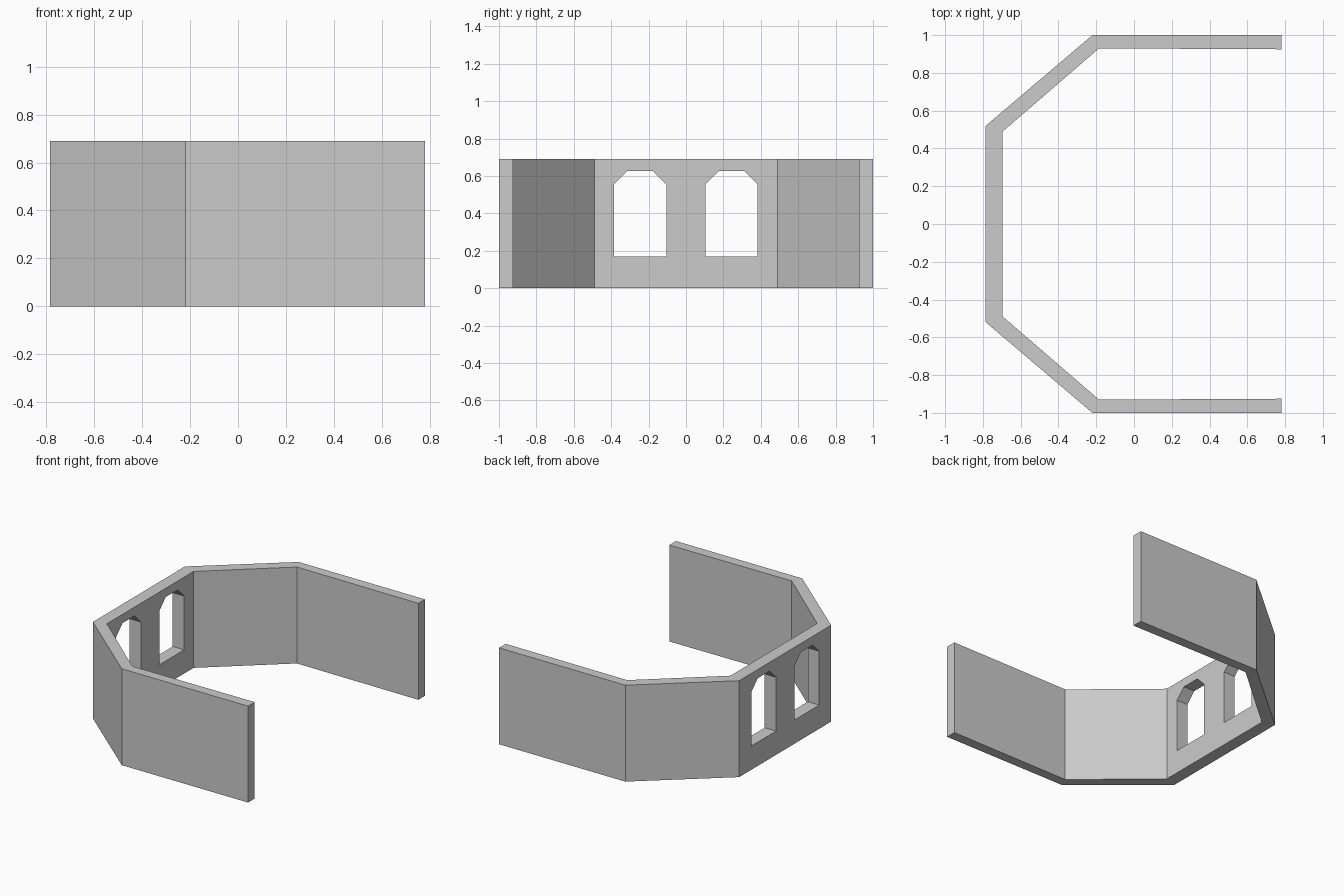
import bpy
import bmesh

if "Cube" in bpy.data.objects:
    bpy.data.objects.remove(bpy.data.objects["Cube"])

HEIGHT = 0.69

stone = bpy.data.materials.new("plain grey")
stone.use_nodes = True
grey = (0.6, 0.6, 0.6, 1)
stone.diffuse_color = grey
stone.node_tree.nodes["Principled BSDF"].inputs["Base Color"].default_value = grey


def finish(name, bm):
    bmesh.ops.recalc_face_normals(bm, faces=bm.faces)
    mesh = bpy.data.meshes.new(name)
    bm.to_mesh(mesh)
    bm.free()
    mesh.materials.append(stone)
    obj = bpy.data.objects.new(name, mesh)
    bpy.context.collection.objects.link(obj)
    return obj


def extrude(bm, faces, offset):
    result = bmesh.ops.extrude_face_region(bm, geom=faces)
    verts = [v for v in result["geom"] if isinstance(v, bmesh.types.BMVert)]
    bmesh.ops.translate(bm, verts=verts, vec=offset)


# Five-sided wall: outer and inner footprint lines, mirrored front to back
outer = [(0.78, 1.0), (-0.22, 1.0), (-0.785, 0.52)]
inner = [(0.78, 0.925), (-0.185, 0.93), (-0.695, 0.49)]
bm = bmesh.new()


def line(half):
    points = half + [(x, -y) for x, y in reversed(half)]
    return [bm.verts.new((x, y, 0)) for x, y in points]


a, b = line(outer), line(inner)
floor = [bm.faces.new((a[i], a[i + 1], b[i + 1], b[i])) for i in range(len(a) - 1)]
extrude(bm, floor, (0, 0, HEIGHT))
wall = finish("curved_wall", bm)

# Two windows with chamfered heads, cut through the middle wall
profile = [(0.14, 0.17), (0.14, 0.555), (0.068, 0.627)]
outline = profile + [(-y, z) for y, z in reversed(profile)]
for side, centre in (("front", -0.245), ("rear", 0.243)):
    bm = bmesh.new()
    face = bm.faces.new([bm.verts.new((-0.9, centre + y, z)) for y, z in outline])
    extrude(bm, [face], (0.3, 0, 0))
    cutter = finish(side + "_window_cutter", bm)
    cutter.hide_render = True
    cutter.hide_viewport = True
    cut = wall.modifiers.new(side + " window", "BOOLEAN")
    cut.operation = "DIFFERENCE"
    cut.solver = "EXACT"
    cut.object = cutter
